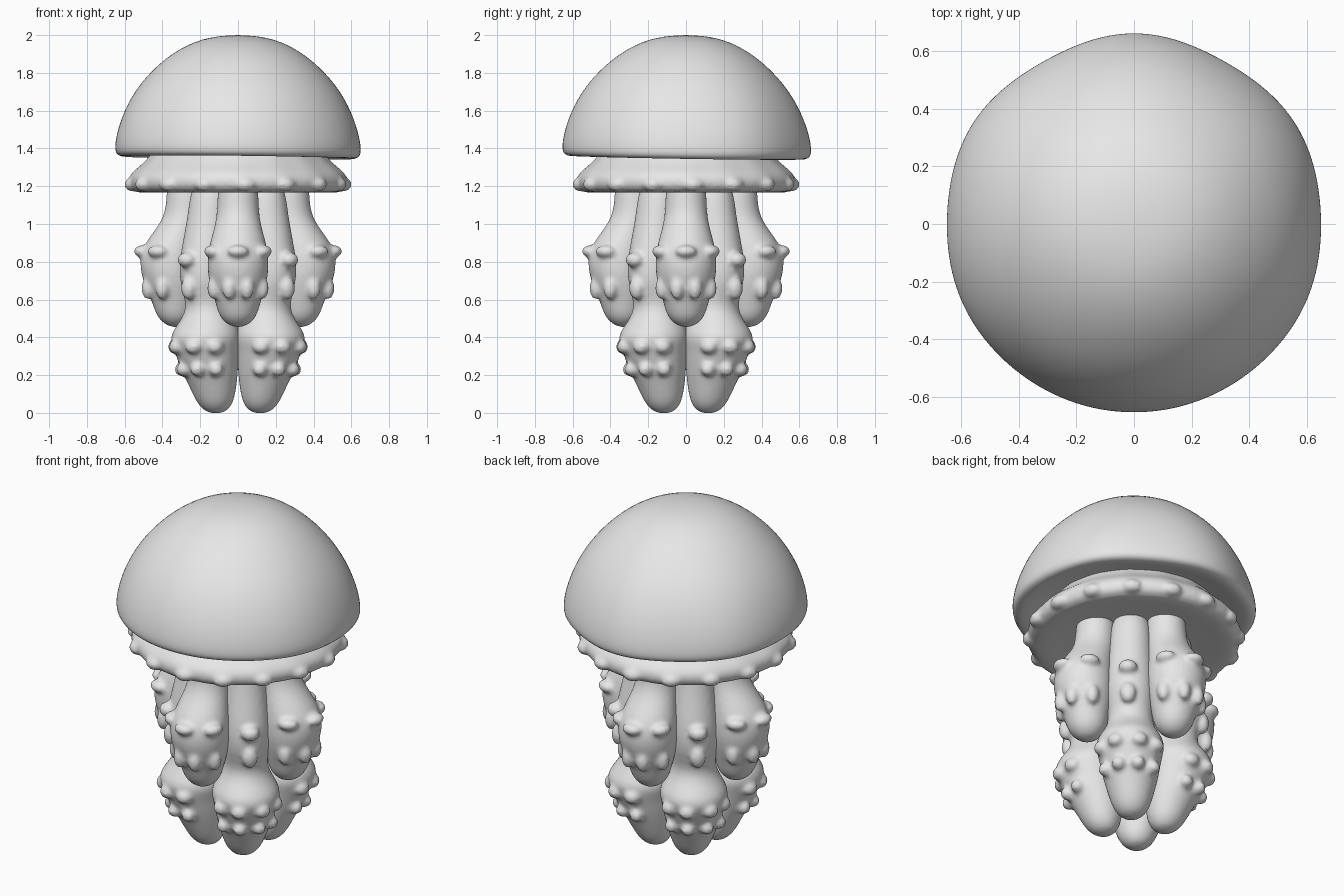
import bpy, bmesh, math
from mathutils import Matrix, Vector

cube = bpy.data.objects.get("Cube")
if cube:
    bpy.data.objects.remove(cube, do_unlink=True)

grey = bpy.data.materials.new("plain grey")
grey.use_nodes = True
grey.diffuse_color = (0.8, 0.8, 0.8, 1)
grey.node_tree.nodes["Principled BSDF"].inputs["Base Color"].default_value = (0.8, 0.8, 0.8, 1)


def loft(rings, sides, turn=0.0, wobble=None):
    """Stack of circles (centre offset, radius, height), turned about z."""
    bm = bmesh.new()
    rot = Matrix.Rotation(turn, 3, "Z")
    loops = []
    for c, r, z in rings:
        loop = []
        for i in range(sides):
            a = math.tau * i / sides
            k, dz = wobble(a, z) if wobble else (1, 0)
            p = Vector((c + r * k * math.cos(a), r * k * math.sin(a), z + dz))
            loop.append(bm.verts.new(rot @ p))
        loops.append(loop)
    for lo, hi in zip(loops, loops[1:]):
        for i in range(sides):
            j = (i + 1) % sides
            bm.faces.new((lo[i], lo[j], hi[j], hi[i]))
    bm.faces.new(loops[0])
    bm.faces.new(loops[-1])
    bmesh.ops.recalc_face_normals(bm, faces=bm.faces[:])
    return bm


def finish(name, bm, fuse=False):
    """Make the object; fuse melts the bumps into the body."""
    for f in bm.faces:
        f.smooth = True
    mesh = bpy.data.meshes.new(name)
    bm.to_mesh(mesh)
    bm.free()
    mesh.materials.append(grey)
    obj = bpy.data.objects.new(name, mesh)
    bpy.context.collection.objects.link(obj)
    sub = obj.modifiers.new("rounding", "SUBSURF")
    sub.levels = sub.render_levels = 2
    if fuse:
        melt = obj.modifiers.new("fuse bumps", "REMESH")
        melt.mode = "VOXEL"
        melt.voxel_size = 0.013
        melt.use_smooth_shade = True
        soft = obj.modifiers.new("soften", "SMOOTH")
        soft.factor = 0.5
        soft.iterations = 4


def at_height(rings, z):
    """Centre and radius of a loft at height z."""
    for (c0, r0, z0), (c1, r1, z1) in zip(rings, rings[1:]):
        if z1 <= z <= z0:
            t = (z0 - z) / (z0 - z1)
            return c0 + (c1 - c0) * t, r0 + (r1 - r0) * t


def add_bump(bm, c, r, z, degrees, size, turn):
    """Flattened ball on a surface; size = (depth, width, height)."""
    a = math.radians(degrees)
    m = (Matrix.Rotation(turn, 4, "Z") @ Matrix.Translation((c, 0, z))
         @ Matrix.Rotation(a, 4, "Z") @ Matrix.Translation((r, 0, 0))
         @ Matrix.Diagonal((*size, 1)))
    bmesh.ops.create_uvsphere(bm, u_segments=12, v_segments=8, radius=1.08, matrix=m)


def arm(name, rings, rows, turn):
    bm = loft(rings, 16, turn)
    for z, angles, size in rows:
        c, r = at_height(rings, z)
        for d in angles:
            add_bump(bm, c, r * 0.97, z, d, size, turn)
    finish(name, bm, True)


# Bell with a gently uneven rim
def bell_wobble(a, z):
    low = min(1, max(0, (2 - z) / 0.5))
    back = (1 + math.sin(a)) / 2
    return (1 + 0.015 * low * back * math.cos(6 * (a - math.pi / 2)),
            -0.012 * low * math.sin(a + 0.6))


bell = [(0.04, 2.0), (0.19, 1.985), (0.345, 1.91), (0.47, 1.8), (0.55, 1.7), (0.605, 1.6),
        (0.642, 1.5), (0.66, 1.41), (0.655, 1.36), (0.61, 1.345), (0.53, 1.37), (0.4, 1.41),
        (0.1, 1.41)]
finish("bell", loft([(0, r, z) for r, z in bell], 36, 0, bell_wobble))

# Frilled skirt under the bell
skirt = [(0.1, 1.45), (0.43, 1.43), (0.465, 1.36), (0.515, 1.31), (0.575, 1.265),
         (0.585, 1.215), (0.565, 1.175), (0.51, 1.16), (0.35, 1.185), (0.1, 1.195)]
skirt_bm = loft([(0, r, z) for r, z in skirt], 32, 0,
                lambda a, z: (1 + 0.012 * math.cos(16 * a), 0))
for i in range(16):
    add_bump(skirt_bm, 0, 0.56, 1.21, i * 22.5 + 4, (0.042, 0.055, 0.036), 0)
finish("skirt", skirt_bm, True)

# Four short outer arms and four long inner arms
short_rings = [(0.27, 0.1, 1.25), (0.27, 0.112, 1.15), (0.275, 0.113, 1.04),
               (0.325, 0.14, 0.94), (0.355, 0.162, 0.86), (0.357, 0.168, 0.76),
               (0.345, 0.15, 0.67), (0.335, 0.12, 0.58), (0.33, 0.1, 0.5),
               (0.33, 0.035, 0.452)]
short_rows = [(0.855, (-62, 0, 62), (0.038, 0.055, 0.03)),
              (0.66, (-66, -20, 20, 66), (0.032, 0.036, 0.056))]
long_rings = [(0.2, 0.11, 1.25), (0.21, 0.115, 1.05), (0.255, 0.135, 0.82),
              (0.25, 0.135, 0.68), (0.215, 0.118, 0.57), (0.225, 0.145, 0.49),
              (0.245, 0.198, 0.41), (0.24, 0.175, 0.34), (0.215, 0.158, 0.24),
              (0.185, 0.125, 0.13), (0.17, 0.095, 0.04), (0.165, 0.04, -0.005)]
long_rows = [(0.81, (0,), (0.045, 0.05, 0.038)),
             (0.66, (0,), (0.035, 0.042, 0.058)),
             (0.35, (-62, -22, 22, 62), (0.034, 0.044, 0.036)),
             (0.23, (-58, -20, 20, 58), (0.04, 0.038, 0.035))]

for i, side in enumerate(("left", "back", "right", "front")):
    arm("short_arm_" + side, short_rings, short_rows, i * math.pi / 2)
for i, side in enumerate(("back_left", "back_right", "front_right", "front_left")):
    arm("long_arm_" + side, long_rings, long_rows, (i + 0.5) * math.pi / 2)
